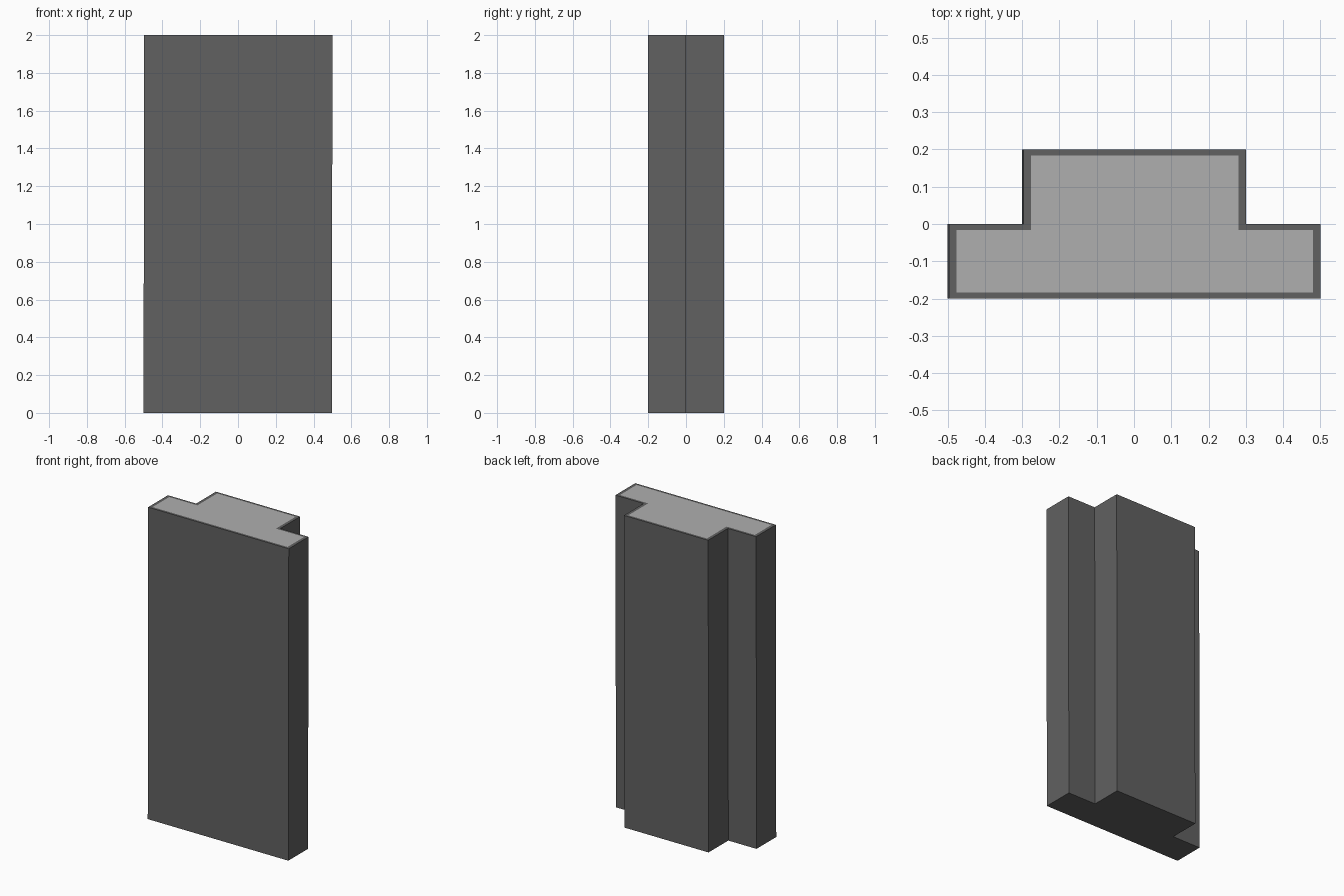
import bpy, bmesh

if "Cube" in bpy.data.objects:
    bpy.data.objects.remove(bpy.data.objects["Cube"])


def material(name, v):
    m = bpy.data.materials.new(name)
    m.diffuse_color = (v, v, v, 1)
    m.use_nodes = True
    m.node_tree.nodes["Principled BSDF"].inputs["Base Color"].default_value = m.diffuse_color
    return m


def outline(mx=0.0, my=0.0):
    """Stepped T footprint, counter-clockwise, shrunk by mx / my."""
    half = [(0.4985 - mx, -0.2 + my), (0.4985 - mx, -my),
            (0.2985 - mx, -my), (0.2985 - mx, 0.2 - my)]
    return half + [(-x, y) for x, y in reversed(half)]


def ring(bm, points, z, dx):
    return [bm.verts.new((x + dx, y, z)) for x, y in points]


LEAN = 0.0015  # the slab leans very slightly to the right

bm = bmesh.new()
base = ring(bm, outline(), 0, -LEAN)
top = ring(bm, outline(), 2, LEAN)
inner = ring(bm, outline(0.02, 0.016), 2, LEAN)

# Underside, walls and the dark rim around the top
bm.faces.new(base[::-1])
for lower, upper in ((base, top), (top, inner)):
    for i in range(8):
        j = (i + 1) % 8
        bm.faces.new((lower[i], lower[j], upper[j], upper[i]))

# Lighter top panel
bm.faces.new(inner).material_index = 1

mesh = bpy.data.meshes.new("stepped_slab")
bm.to_mesh(mesh)
bm.free()
mesh.materials.append(material("dark_grey", 0.12))
mesh.materials.append(material("light_grey", 0.43))
slab = bpy.data.objects.new("stepped_slab", mesh)
bpy.context.collection.objects.link(slab)
